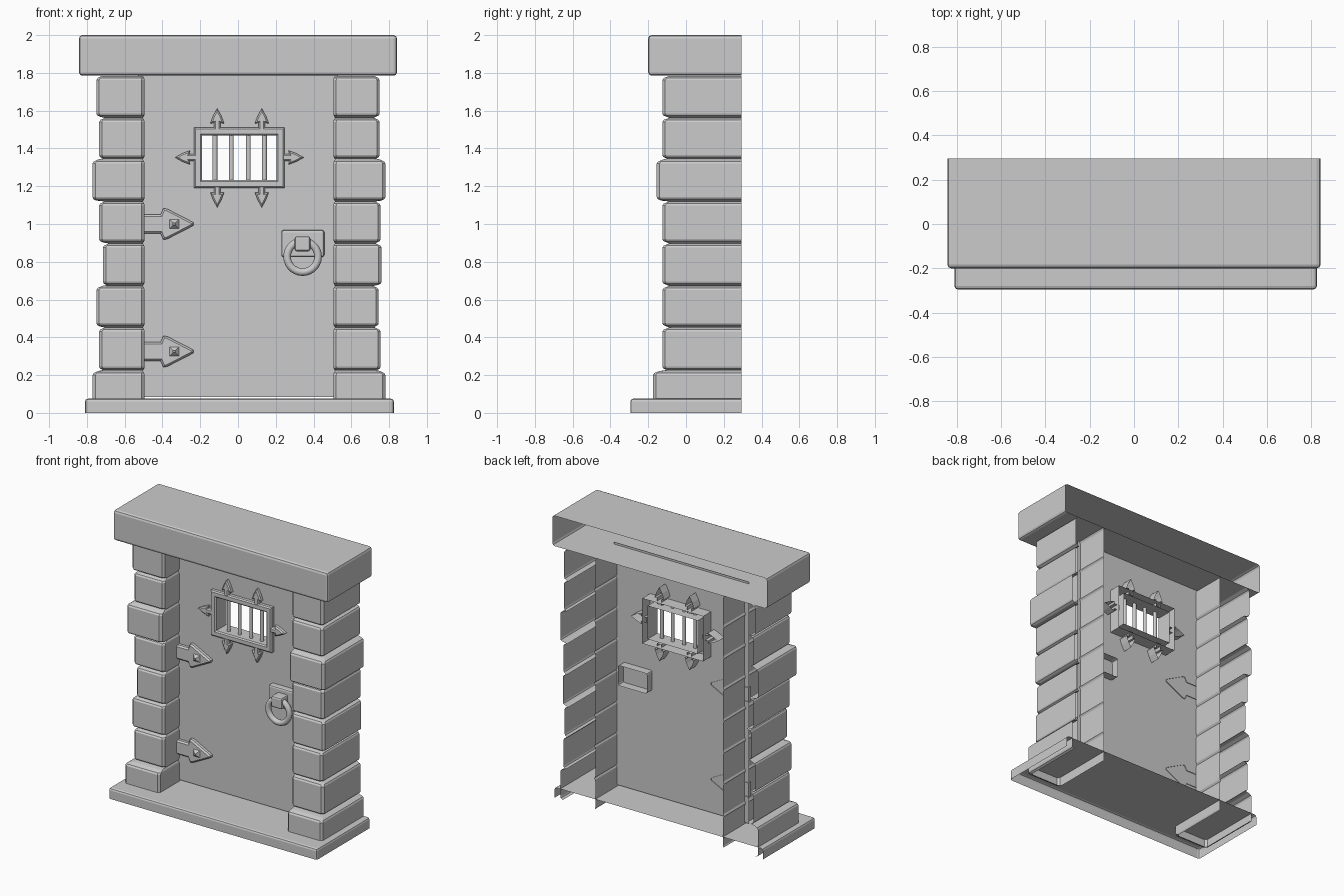
import bpy, bmesh, math
from mathutils import Vector, Matrix

if "Cube" in bpy.data.objects:
    bpy.data.objects.remove(bpy.data.objects["Cube"])

BACK = 0.295
DOOR_Y = 0.05


def finish(name, bm, smooth=False):
    mesh = bpy.data.meshes.new(name)
    bm.to_mesh(mesh)
    bm.free()
    ob = bpy.data.objects.new(name, mesh)
    bpy.context.collection.objects.link(ob)
    if smooth:
        for p in mesh.polygons:
            p.use_smooth = True
    return ob


def shell_box(name, lo, hi, open_dirs, bevel):
    """Bevelled box with the faces pointing along open_dirs left out."""
    lo, hi = Vector(lo), Vector(hi)
    bm = bmesh.new()
    bmesh.ops.create_cube(bm, size=1)
    for v in bm.verts:
        v.co = Vector([lo[i] + (v.co[i] + 0.5) * (hi[i] - lo[i]) for i in range(3)])
    bm.normal_update()
    gone = [f for f in bm.faces if any(f.normal.dot(Vector(d)) > 0.9 for d in open_dirs)]
    bmesh.ops.delete(bm, geom=gone, context='FACES')
    edges = [e for e in bm.edges if len(e.link_faces) == 2]
    bmesh.ops.bevel(bm, geom=edges, offset=bevel, segments=2, profile=0.5, affect='EDGES')
    return finish(name, bm)


def loft(name, loops, closed):
    """Skin of quads through loops with the same number of points."""
    bm = bmesh.new()
    rows = [[bm.verts.new(p) for p in loop] for loop in loops]
    n = len(rows[0])
    for a, b in zip(rows, rows[1:]):
        for i in range(n if closed else n - 1):
            k = (i + 1) % n
            bm.faces.new((a[i], a[k], b[k], b[i]))
    return finish(name, bm)


def plate(name, pts, front, back, bevel):
    """Open-backed plate from an x-z outline, with a bevelled front."""
    bm = bmesh.new()
    f = [bm.verts.new((x, front + bevel, z)) for x, z in pts]
    b = [bm.verts.new((x, back, z)) for x, z in pts]
    n = len(pts)
    for i in range(n):
        k = (i + 1) % n
        bm.faces.new((b[i], b[k], f[k], f[i]))
    face = bm.faces.new(f)
    bm.normal_update()
    bmesh.ops.inset_region(bm, faces=[face], thickness=bevel, depth=bevel, use_even_offset=True)
    return finish(name, bm)


def cone(name, loc, r1, r2, depth, sides, rot, smooth=False):
    bm = bmesh.new()
    bmesh.ops.create_cone(bm, cap_ends=False, segments=sides, radius1=r1, radius2=r2, depth=depth,
                          matrix=Matrix.Translation(loc) @ rot)
    return finish(name, bm, smooth)


def rect(x0, x1, z0, z1, y, d=0):
    return [(x0 + d, y, z0 + d), (x1 - d, y, z0 + d), (x1 - d, y, z1 - d), (x0 + d, y, z1 - d)]


# Lintel (open back) and doorstep (open back and bottom)
shell_box("lintel", (-0.842, -0.20, 1.785), (0.842, BACK, 2.0), [(0, 1, 0)], 0.018)
shell_box("doorstep", (-0.81, -BACK, 0), (0.825, BACK, 0.075), [(0, 1, 0), (0, 0, -1)], 0.015)

# Stone pillars: one open-backed skin each, pinched between the stones
heights = [1.787, 1.565, 1.345, 1.122, 0.90, 0.675, 0.455, 0.225, 0.0]
fronts = [-0.125, -0.125, -0.155, -0.125, -0.125, -0.125, -0.125, -0.175]
left_out = [-0.75, -0.735, -0.77, -0.735, -0.715, -0.75, -0.735, -0.77]
right_out = [0.75, 0.75, 0.78, 0.755, 0.76, 0.745, 0.755, 0.78]


def u_loop(x0, x1, front, z, c=0.015):
    return [(x0, BACK, z), (x0, front + c, z), (x0 + c, front, z),
            (x1 - c, front, z), (x1, front + c, z), (x1, BACK, z)]


for side, outer in (("left", left_out), ("right", right_out)):
    loops = []
    for k in reversed(range(8)):
        x0, x1 = (outer[k], -0.495) if side == "left" else (0.505, outer[k])
        top, bot, y = heights[k], heights[k + 1], fronts[k]
        # (inset towards the core, height)
        for d, z in ((0.02, bot + 0.002), (0.004, bot + 0.01), (0, bot + 0.02),
                     (0, top - 0.025), (0.006, top - 0.014), (0.03, top - 0.003)):
            if side == "left":
                loops.append(u_loop(x0 + d, x1 - d * 0.3, y + d * 1.2, z))
            else:
                loops.append(u_loop(x0 + d * 0.3, x1 - d, y + d * 1.2, z))
    loft(side + "_stone_pillar", loops, False)

# Door sheet with the window opening
WX0, WX1, WZ0, WZ1 = -0.232, 0.246, 1.19, 1.51
loft("door", [rect(-0.53, 0.53, 0.085, 1.80, DOOR_Y),
              rect(WX0, WX1, WZ0, WZ1, DOOR_Y, 0.042)], True)

# Window frame and bars
frame_profile = [(0, 0.14), (0, 0.028), (0.008, 0.02), (0.034, 0.02), (0.042, 0.028), (0.042, 0.14)]
loft("window_frame", [rect(WX0, WX1, WZ0, WZ1, y, d) for d, y in frame_profile], True)
for x in (-0.122, -0.035, 0.055, 0.14):
    cone("window_bar", (x, 0.07, 1.35), 0.013, 0.013, 0.27, 10, Matrix.Identity(4), True)

# Spear points around the frame (outline points along +z, then turned)
spear = [(-0.018, -0.02), (0.018, -0.02), (0.018, 0.025), (0.037, 0.022),
         (0.022, 0.062), (0, 0.102), (-0.022, 0.062), (-0.037, 0.022), (-0.018, 0.025)]
spots = [(x, z, a) for x in (-0.11, 0.126) for z, a in ((WZ1, 0), (WZ0, 180))]
spots += [(WX0, 1.352, 90), (WX1, 1.352, -90)]
for x, z, a in spots:
    c, s = math.cos(math.radians(a)), math.sin(math.radians(a))
    plate("frame_spear", [(x + u * c - v * s, z + u * s + v * c) for u, v in spear],
          0.022, 0.12, 0.008)

# Hinges with pyramid rivets
for z in (1.0, 0.325):
    half = [(-0.53, 0.05), (-0.41, 0.05), (-0.395, 0.083), (-0.375, 0.08), (-0.235, 0.008)]
    outline = [(x, z - h) for x, h in half] + [(x, z + h) for x, h in reversed(half)]
    plate("hinge", outline, 0.02, 0.055, 0.01)
    rot = Matrix.Rotation(math.pi / 2, 4, 'X') @ Matrix.Rotation(math.pi / 4, 4, 'Z')
    cone("hinge_rivet", (-0.338, 0.01, z), 0.036, 0.008, 0.022, 4, rot)

# Knocker: back plate, bracket and hanging ring
shell_box("knocker_plate", (0.23, 0.01, 0.825), (0.457, 0.11, 0.968), [(0, 1, 0)], 0.012)
shell_box("knocker_bracket", (0.30, -0.06, 0.855), (0.383, 0.02, 0.935), [(0, 1, 0)], 0.012)
bpy.ops.mesh.primitive_torus_add(location=(0.342, -0.03, 0.827), rotation=(math.pi / 2, 0, 0),
                                 major_radius=0.082, minor_radius=0.02,
                                 major_segments=28, minor_segments=10)
ring = bpy.context.object
ring.name = "knocker_ring"
bpy.ops.object.shade_smooth()
